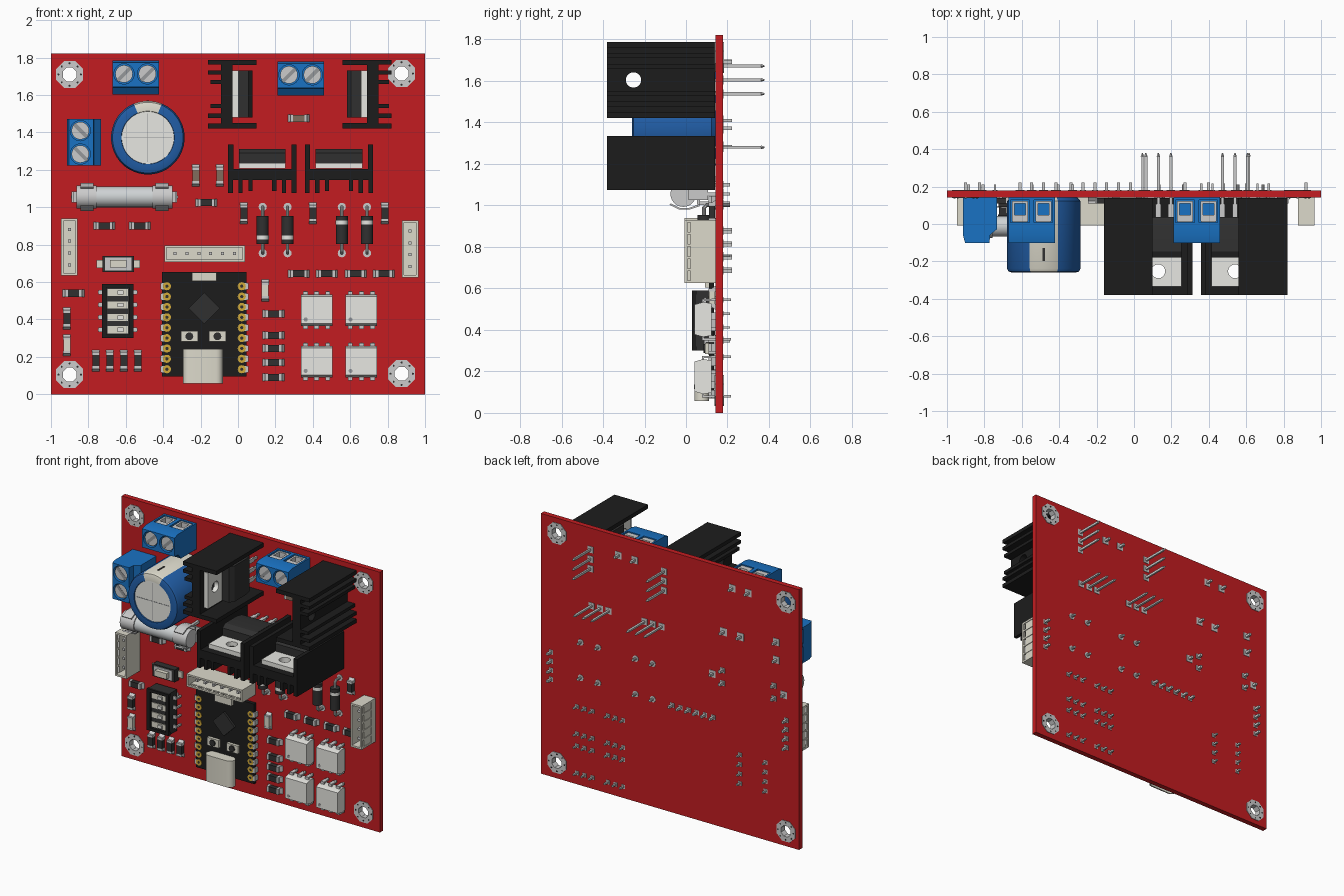
import bpy, bmesh
from math import pi, cos, sin, atan2, radians
from mathutils import Matrix, Vector

if "Cube" in bpy.data.objects:
    bpy.data.objects.remove(bpy.data.objects["Cube"])

FACE, THICK = 0.142, 0.036          # board front plane (y) and thickness
COL = dict(red=(.55, .012, .015), blue=(.01, .17, .55), navy=(.015, .11, .38), black=(.012, .012, .012),
           ic=(.03, .03, .03), beige=(.72, .70, .60), silver=(.55, .55, .55), steel=(.3, .31, .32),
           gold=(.65, .4, .04), brown=(.22, .15, .11), glass=(.62, .65, .66), white=(.8, .8, .76))
MAT = {}
for k, c in COL.items():
    MAT[k] = bpy.data.materials.new(k)
    MAT[k].diffuse_color = (*c, 1)


class Part:
    """Mesh builder in board coordinates: u right, v up, h height above the board."""
    def __init__(self, name):
        self.name, self.bm, self.mats = name, bmesh.new(), []

    def mi(self, m):
        if m not in self.mats:
            self.mats.append(m)
        return self.mats.index(m)

    def prism(self, m, pts, axis, a, b):
        put = {'u': lambda p, t: (t, -p[1], p[0]), 'v': lambda p, t: (p[0], -p[1], t),
               'h': lambda p, t: (p[0], -t, p[1])}[axis]
        A, B = [[self.bm.verts.new(put(p, t)) for p in pts] for t in (a, b)]
        n = len(pts)
        fs = [self.bm.faces.new(A), self.bm.faces.new(B[::-1])]
        fs += [self.bm.faces.new((A[i], A[(i + 1) % n], B[(i + 1) % n], B[i])) for i in range(n)]
        for f in fs:
            f.material_index = self.mi(m)

    def box(self, m, u0, u1, v0, v1, h0, h1):
        self.prism(m, [(u0, v0), (u1, v0), (u1, v1), (u0, v1)], 'h', h0, h1)

    def cyl(self, m, p, q, r, seg=12, r2=None):
        p, q = [Vector((a[0], -a[2], a[1])) for a in (p, q)]
        d = q - p
        mat = Matrix.Translation((p + q) / 2) @ d.to_track_quat('Z', 'Y').to_matrix().to_4x4()
        res = bmesh.ops.create_cone(self.bm, cap_ends=True, segments=seg, radius1=r,
                                    radius2=r if r2 is None else r2, depth=d.length, matrix=mat)
        for f in {f for v in res['verts'] for f in v.link_faces}:
            f.material_index = self.mi(m)

    def lathe(self, m, prof, seg, closed=False, u=0, v=0):
        rings = [[self.bm.verts.new((u + r * cos((i + .5) * 2 * pi / seg), -h, v + r * sin((i + .5) * 2 * pi / seg)))
                  for i in range(seg)] for r, h in prof]
        pairs = list(zip(rings, rings[1:])) + ([(rings[-1], rings[0])] if closed else [])
        out = []
        for a, b in pairs:
            for i in range(seg):
                f = self.bm.faces.new((a[i], a[(i + 1) % seg], b[(i + 1) % seg], b[i]))
                f.material_index = self.mi(m)
                out.append(f)
        return out

    def pin(self, u, v, top, back=-.085, w=.006, pad=.018):
        self.box('silver', u - w, u + w, v - w, v + w, back, top)
        if pad:
            self.box('silver', u - pad, u + pad, v - pad, v + pad, -THICK - .003, -THICK + .002)

    def make(self, *spots, cut=None):
        """spots: (x, z, degrees clockwise seen from the front); cut: optional cutter Part"""
        bmesh.ops.recalc_face_normals(self.bm, faces=self.bm.faces)
        me = bpy.data.meshes.new(self.name)
        self.bm.to_mesh(me)
        for m in self.mats:
            me.materials.append(MAT[m])
        first = None
        for x, z, a in spots:
            ob = bpy.data.objects.new(self.name, me)
            bpy.context.collection.objects.link(ob)
            ob.location, ob.rotation_euler = (x, FACE, z), (0, radians(a), 0)
            if first is None:
                first = ob
                bpy.ops.object.select_all(action='DESELECT')
                bpy.context.view_layer.objects.active = ob
                ob.select_set(True)
                if cut:
                    c = cut.make((x, z, a))
                    bpy.ops.object.select_all(action='DESELECT')
                    bpy.context.view_layer.objects.active = ob
                    ob.select_set(True)
                    mod = ob.modifiers.new('cut', 'BOOLEAN')
                    mod.operation, mod.solver, mod.object = 'DIFFERENCE', 'EXACT', c
                    bpy.ops.object.modifier_apply(modifier='cut')
                    bpy.data.objects.remove(c)
                    me = ob.data
                bpy.ops.object.shade_smooth_by_angle(angle=radians(30))
        return first


# board with four plated mounting holes
HOLES = [(-.9, 1.71), (.875, 1.715), (-.9, .105), (.875, .11)]
c = Part('hole_cutter')
for x, z in HOLES:
    c.cyl('red', (x, z, -.1), (x, z, .1), .045, 8)
p = Part('circuit_board')
p.box('red', -1, 1, 0, 1.822, -THICK, 0)
p.make((0, 0, 0), cut=c)
p = Part('mounting_ring')
p.lathe('silver', [(.04, .004), (.078, .004), (.078, -THICK - .004), (.04, -THICK - .004)], 8, True)
for i in range(8):
    u, v = .06 * cos(i * pi / 4), .06 * sin(i * pi / 4)
    p.cyl('ic', (u, v, -THICK - .005), (u, v, .005), .006, 6)
p.make(*[(x, z, 0) for x, z in HOLES])

# screw terminal housings, screws and wire clamps
TERM = [(-.547, 1.695, 0), (.335, 1.69, 0), (-.825, 1.347, -90)]
c = Part('terminal_cutter')
p = Part('terminal_hardware')
for u in (-.0625, .0625):
    c.cyl('blue', (u, .018, .205), (u, .018, .3), .054, 24)
    c.box('blue', u - .05, u + .05, .03, .2, .015, .135)
    p.cyl('silver', (u, .018, .2), (u, .018, .232), .047, 24)
    p.prism('steel', [(u - .042, -.012), (u - .028, -.026), (u + .042, .044), (u + .028, .058)], 'h', .23, .2335)
    for s in (-1, 1):
        p.box('silver', u + s * .036 - .007, u + s * .036 + .007, .025, .085, .022, .125)
    p.box('silver', u - .04, u + .04, .025, .085, .018, .032)
    p.box('silver', u - .04, u + .04, .025, .085, .095, .13)
    p.pin(u, 0, .01, -.08, .008, .024)
p.make(*TERM)
p = Part('terminal_housing')
p.prism('blue', [(-.092, 0), (.09, 0), (.09, .2), (.078, .243), (-.052, .243), (-.056, .2), (-.092, .17)],
        'u', -.125, .125)
p.make(*TERM, cut=c)

# electrolytic capacitor with polarity stripe and scored top
p = Part('capacitor')
fs = p.lathe('navy', [(.18, 0), (.197, .02), (.197, .38), (.189, .396), (.17, .402), (.142, .402), (.14, .394)], 40)
for f in fs:
    q = f.calc_center_median()
    if abs(atan2(q.z, q.x) - pi / 2) < radians(20):
        f.material_index = p.mi('beige')
p.cyl('white', (0, 0, 0), (0, 0, .395), .141, 40)
p.box('steel', -.13, .13, -.002, .002, .39, .3965)
p.box('steel', -.002, .002, -.13, .13, .39, .3965)
p.box('ic', -.006, .006, .19, .199, .27, .34)
for u in (-.065, .065):
    p.pin(u, 0, .01, -.08, .008, .026)
p.make((-.482, 1.372, 0))

# glass fuse in two spring clips
p = Part('fuse')
p.cyl('glass', (-.2, 0, .155), (.2, 0, .155), .055, 24)
for s in (-1, 1):
    p.cyl('silver', (s * .15, 0, .155), (s * .257, 0, .155), .062, 24)
    a, b = sorted((s * .165, s * .235))
    p.box('silver', a, b, -.05, .05, .075, .088)
    for t in (-1, 1):
        p.prism('silver', [(t * .05, .08), (t * .068, .13), (t * .068, .17), (t * .045, .215), (t * .052, .222),
                           (t * .075, .175), (t * .075, .125), (t * .058, .075)], 'u', a, b)
        p.pin(s * .2, t * .045, .085, -.07, .009)
    a, b = sorted((s * .272, s * .282))
    p.box('silver', a, b, -.03, .03, .04, .13)
    a, b = sorted((s * .2, s * .282))
    p.box('silver', a, b, -.03, .03, .035, .045)
    p.pin(s * .277, 0, .05, -.07, .008, .024)
p.make((-.607, 1.055, 0))

# heatsinks with bolted power transistors
SINK = [(-.16, 1.605, 90), (.82, 1.605, -90), (.13, 1.075, 0), (.54, 1.075, 0)]


def bore(m):
    b = Part('bolt_cutter')
    b.cyl(m, (0, -.1, .395), (0, .4, .395), .037, 20)
    return b


p = Part('heatsink')
half = [(0, .13), (.155, .13), (.155, .26), (.183, .26), (.183, 0), (.157, 0), (.157, .07), (.127, .07), (.127, 0),
        (.105, 0), (.105, .07), (.075, .07), (.075, .012), (.053, .012), (.053, .07)]
p.prism('black', half[1:] + [(-u, v) for u, v in half[:0:-1]], 'h', .002, .522)
p.make(*SINK, cut=bore('black'))
p = Part('transistor_tab')
p.box('white', -.125, .125, .131, .162, .13, .475)
p.make(*SINK, cut=bore('white'))
p = Part('transistor_body')
p.prism('ic', [(.146, .105), (.225, .105), (.237, .16), (.237, .29), (.215, .322), (.146, .322)], 'u', -.125, .125)
for u in (-.067, 0, .067):
    p.box('silver', u - .014, u + .014, .198, .212, .035, .11)
    p.box('silver', u - .008, u + .008, .199, .211, -.22, .04)
    p.cyl('silver', (u, .205, -.22), (u, .205, -.237), .009, 4, .003)
    p.box('silver', u - .022, u + .022, .183, .227, -THICK - .003, -THICK + .001)
p.make(*SINK)

# axial diodes
p = Part('diode')
p.cyl('ic', (0, -.075, .055), (0, .075, .055), .032, 20)
p.cyl('white', (0, -.05, .055), (0, -.03, .055), .0328, 20)
for s in (-1, 1):
    p.cyl('silver', (0, s * .07, .055), (0, s * .115, .055), .009, 10)
    p.cyl('silver', (0, s * .11, .055), (0, s * .125, .042), .009, 10)
    p.cyl('silver', (0, s * .124, .046), (0, s * .124, -.07), .009, 10)
    for h in (.001, -THICK - .001):
        p.cyl('silver', (0, s * .124, h - .002), (0, s * .124, h + .002), .022, 12)
p.make((.132, .878, 0), (.265, .878, 0), (.555, .878, 180), (.69, .878, 180))


# shrouded pin headers
def header(n, length, *spots):
    p = Part('pin_header')
    L = length / 2
    p.box('beige', -L, L, -.044, .044, 0, .04)
    p.box('beige', -L, L, .032, .044, .04, .15)
    p.box('beige', -L, L, -.04, -.032, .04, .12)
    for s in (-1, 1):
        a, b = sorted((s * L, s * (L - .013)))
        p.box('beige', a, b, -.044, .044, .04, .15)
    p.box('beige', -L, L, -.044, -.032, .135, .15)
    for i in range(n + 2):
        u = -L + .006 + i * (2 * L - .012) / (n + 1)
        p.box('beige', u - .006, u + .006, -.044, -.032, .03, .15)
    for i in range(n):
        p.pin((i - (n - 1) / 2) * .0635, 0, .12, -.08, .008, .016)
    p.make(*spots)


header(4, .305, (-.902, .787, 90), (.92, .778, -90))
header(6, .432, (-.178, .752, 0))

# controller module
p = Part('controller_module')
p.box('black', -.225, .225, -.28, .28, .006, .03)
p.prism('ic', [(0, .0), (.085, .085), (0, .17), (-.085, .085)], 'h', .03, .045)
p.box('beige', -.065, .065, .23, .276, .03, .05)
for u in (-.08, .07):
    p.box('beige', u - .045, u + .045, -.092, -.037, .03, .05)
    p.cyl('ic', (u, -.065, .05), (u, -.065, .058), .021, 16)
for i in range(9):
    v = .203 - i * .0555
    for s in (-1, 1):
        p.cyl('gold', (s * .2, v, .028), (s * .2, v, .034), .022, 12)
        p.cyl('ic', (s * .2, v, .03), (s * .2, v, .0345), .009, 8)
        a, b = sorted((s * .205, s * .235))
        p.box('silver', a, b, v - .017, v + .017, 0, .033)
p.make((-.18, .375, 0))


def capsule(w, r):
    arc = [(w - r + r * sin(t * pi / 8), .066 - r * cos(t * pi / 8)) for t in range(9)]
    return arc + [(-u, h) for u, h in arc[::-1]]


p, c = Part('usb_socket'), Part('socket_cutter')
p.prism('beige', capsule(.107, .036), 'v', 0, .185)
c.prism('beige', capsule(.098, .027), 'v', -.1, .13)
p.make((-.188, .057, 0), cut=c)
p = Part('usb_tongue')
p.box('ic', -.07, .07, .02, .135, .06, .072)
p.make((-.188, .057, 0))

# optocouplers
p = Part('optocoupler')
p.prism('white', [(-.078, .02), (.078, .02), (.084, .06), (.072, .102), (-.072, .102), (-.084, .06)], 'u', -.084, .084)
p.cyl('steel', (-.058, -.05, .1), (-.058, -.05, .1035), .011, 12)
for u in (-.06, 0, .06):
    for s in (-1, 1):
        a, b = sorted((s * .075, s * .1))
        p.box('silver', u - .013, u + .013, a, b, .055, .066)
        p.box('silver', u - .013, u + .013, s * .095 - .005, s * .095 + .005, .01, .06)
        p.pin(u, s * .095, .02, -.075, .006, .014)
p.make(*[(x, z, 0) for x in (.42, .66) for z in (.45, .175)])

# slide switch bank
p = Part('switch_bank')
p.box('ic', -.08, .08, -.145, .145, .015, .095)
for s in (-1, 1):
    a, b = sorted((s * .06, s * .085))
    p.box('black', a, b, -.145, .145, .095, .112)
    p.box('black', -.085, .085, s * .135 - .01, s * .135 + .01, .09, .112)
    for i in range(4):
        v = .1 - i * .0667
        a, b = sorted((s * .075, s * .102))
        p.box('silver', a, b, v - .012, v + .012, .045, .055)
        p.pin(s * .1, v, .05, -.07, .006, .014)
for i in range(4):
    v = .1 - i * .0667
    p.box('beige', -.055, .055, v - .019, v + .019, .09, .1)
    p.box('white', .0, .03, v - .011, v + .011, .1, .113)
p.make((-.643, .445, 0))

# push button
p = Part('push_button')
p.box('ic', -.085, .085, -.043, .043, .004, .05)
p.box('silver', -.07, .07, -.034, .034, .05, .056)
p.box('beige', -.045, .045, -.02, .02, .056, .085)
for s in (-1, 1):
    a, b = sorted((s * .08, s * .117))
    p.box('beige', a, b, -.022, .022, 0, .012)
p.make((-.64, .697, 0))


# surface-mount resistors and capacitors
def chip(name, m, *spots):
    p = Part(name)
    p.box(m, -.031, .031, -.019, .019, .002, .032)
    for s in (-1, 1):
        a, b = sorted((s * .03, s * .045))
        p.box('silver', a, b, -.02, .02, 0, .033)
        p.prism('silver', [(s * .045, 0), (s * .058, 0), (s * .045, .018)], 'v', -.02, .02)
    p.make(*spots)


chip('resistor', 'ic', *[(x, .9, 0) for x in (-.715, -.525)], (-.17, 1.025, 0),
     *[(x, .645, 0) for x in (.325, .475, .63, .78)], *[(.19, z, 0) for z in (.43, .315, .245, .17, .09)],
     *[(x, .18, 90) for x in (-.76, -.685, -.61, -.535)], (-.915, .405, 90), (-.62, .54, 0),
     *[(x, .968, 90) for x in (.032, .4, .785)], (-.88, .54, 0))
chip('chip_capacitor', 'brown', (.325, 1.475, 0), (-.225, 1.17, 90), (-.097, 1.17, 90))
chip('indicator_light', 'beige', (-.915, .262, 90), (.145, .555, 90))

for m in bpy.data.materials:
    if m.users and not m.is_grease_pencil:
        m.use_nodes = True
        m.node_tree.nodes["Principled BSDF"].inputs["Base Color"].default_value = m.diffuse_color
